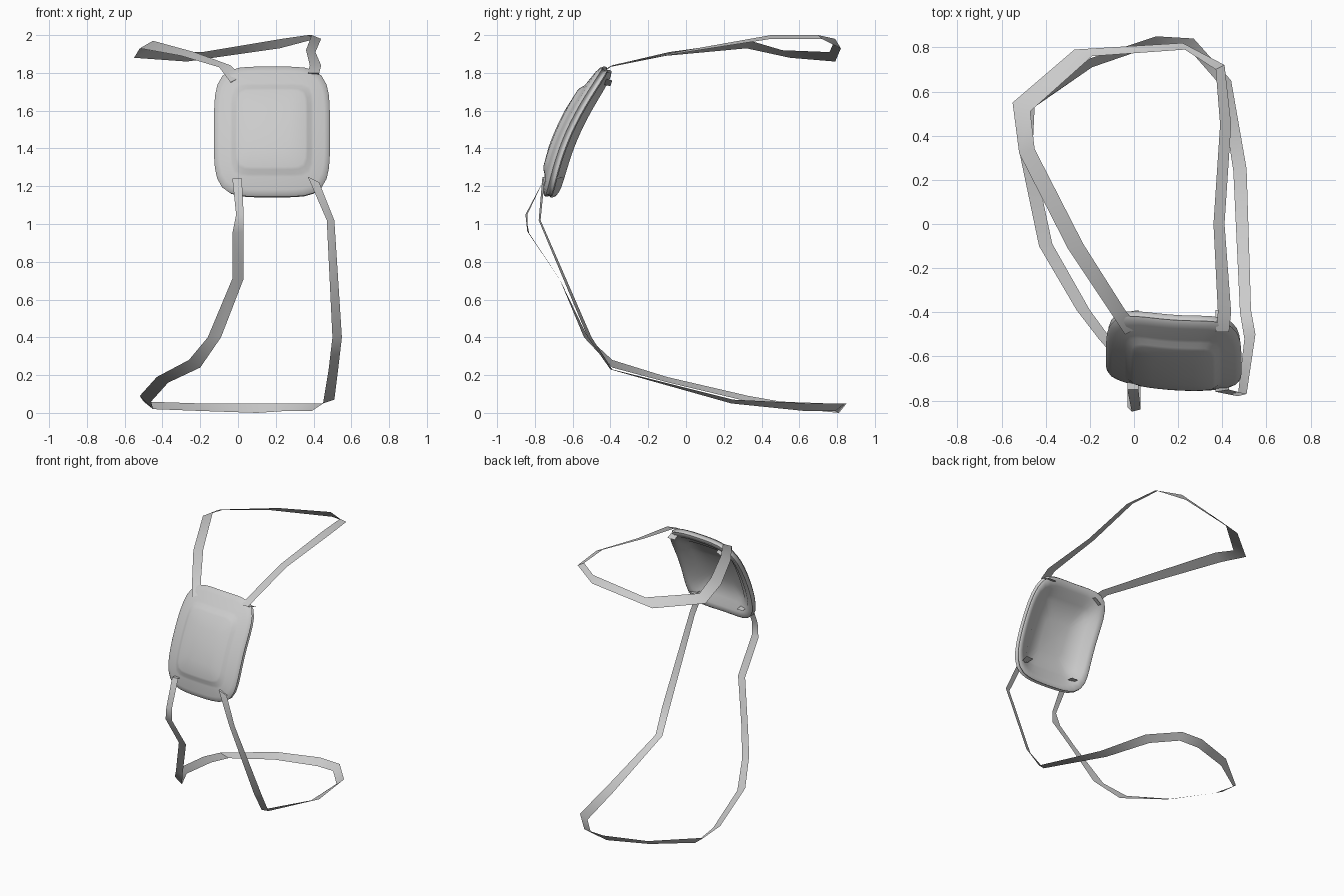
import bpy
import bmesh
import math
from mathutils import Vector

cube = bpy.data.objects.get("Cube")
if cube:
    bpy.data.objects.remove(cube)

grey = bpy.data.materials.new("light grey")
grey.use_nodes = True
colour = (0.6, 0.6, 0.6, 1)
grey.diffuse_color = colour
grey.node_tree.nodes["Principled BSDF"].inputs["Base Color"].default_value = colour


def finish(bm, name, angle, recalc=False):
    if recalc:
        bmesh.ops.recalc_face_normals(bm, faces=bm.faces)
    mesh = bpy.data.meshes.new(name)
    bm.to_mesh(mesh)
    bm.free()
    obj = bpy.data.objects.new(name, mesh)
    bpy.context.collection.objects.link(obj)
    mesh.materials.append(grey)
    bpy.ops.object.select_all(action="DESELECT")
    obj.select_set(True)
    bpy.context.view_layer.objects.active = obj
    bpy.ops.object.shade_smooth_by_angle(angle=math.radians(angle))
    return obj


# Curved sheet that the plate follows, leaning back towards the top
def sheet(u, v):
    y = -0.61 + 0.15 * v + 0.055 * v * v + 0.03 * u * u - 0.02 * u
    return Vector((0.182 + 0.3 * u, y, 1.475 + 0.335 * v))


def plate_point(u, v, depth):
    e = 0.01
    du = sheet(u + e, v) - sheet(u - e, v)
    dv = sheet(u, v + e) - sheet(u, v - e)
    return sheet(u, v) + du.cross(dv).normalized() * depth


# Rounded-square outline of radius one; a higher power gives squarer corners
def outline(a, power):
    c, s = math.cos(a), math.sin(a)
    r = (abs(c) ** power + abs(s) ** power) ** (-1 / power)
    return r * c, r * s


# Plate section from the front centre, over the grooved rim, to the back centre
def build_plate():
    section = [(0.3, 0.081), (0.57, 0.077), (0.61, 0.073), (0.67, 0.061),
               (0.71, 0.058), (0.9, 0.053), (0.97, 0.047), (1, 0.038),
               (0.975, 0.027), (0.975, 0.018), (1, 0.008), (0.97, 0),
               (0.87, 0.004), (0.82, 0.014), (0.68, 0.026), (0.61, 0.044),
               (0.3, 0.053)]
    count = 48
    bm = bmesh.new()
    rings = []
    for size, depth in section:
        ring = []
        power = 8 if size < 0.75 else 4.5
        for i in range(count):
            u, v = outline(2 * math.pi * i / count, power)
            ring.append(bm.verts.new(plate_point(u * size, v * size, depth)))
        rings.append(ring)
    for a, b in zip(rings, rings[1:]):
        for i in range(count):
            j = (i + 1) % count
            bm.faces.new((a[i], a[j], b[j], b[i]))
    for ring, depth in ((rings[0], 0.082), (rings[-1], 0.054)):
        mid = bm.verts.new(plate_point(0, 0, depth))
        for i in range(count):
            bm.faces.new((mid, ring[i], ring[(i + 1) % count]))
    finish(bm, "curved_plate", 50, True)


# Flat strap between two edges, given in hundredths
def build_strap(name, stations):
    bm = bmesh.new()
    pairs = [[bm.verts.new(Vector(p) / 100) for p in pair] for pair in stations]
    for (a, b), (c, d) in zip(pairs, pairs[1:]):
        bm.faces.new((a, b, d, c))
    finish(bm, name, 40)


build_plate()

# Each strap end passes through the plate
build_strap("upper_strap", [
    ((37, -39, 176), (43, -39, 176)),
    ((37, -49, 180), (43, -49, 180)),
    ((38, -40, 184), (44, -40, 184)),
    ((36, 0, 192), (41, 0, 191)),
    ((39, 45, 200), (44, 45, 198)),
    ((37, 70, 200), (41, 72, 198)),
    ((23, 79, 198), (22, 82, 193)),
    ((-19, 76, 191), (-27, 79, 186)),
    ((-47, 51, 192), (-55, 55, 188)),
    ((-45, 34, 197), (-52, 32, 193)),
    ((-23, -9, 191), (-30, -11, 189)),
    ((-4, -39, 184), (-10, -41, 183)),
    ((2, -47, 178), (-4, -50, 175)),
    ((2, -39, 176), (-4, -40, 173)),
])

build_strap("lower_strap", [
    ((-3, -64, 123), (2, -64, 123)),
    ((-3, -75, 124), (2, -75, 124)),
    ((-1, -85, 105), (3, -84, 105)),
    ((-3, -83, 95), (3, -84, 96)),
    ((-3, -67, 71), (3, -67, 71)),
    ((-16, -52, 40), (-9, -54, 40)),
    ((-26, -39, 28), (-20, -39, 24)),
    ((-43, -10, 19), (-37, -9, 16)),
    ((-52, 33, 9), (-46, 33, 6)),
    ((-50, 50, 6), (-45, 53, 2)),
    ((-20, 75, 5), (-19, 71, 1)),
    ((10, 85, 5), (10, 81, 0)),
    ((27, 84, 5), (25, 79, 1)),
    ((44, 65, 5), (39, 63, 1)),
    ((51, 25, 7), (45, 24, 5)),
    ((53, -39, 23), (48, -40, 23)),
    ((55, -50, 40), (50, -52, 40)),
    ((51, -77, 102), (47, -78, 102)),
    ((43, -75, 122), (37, -76, 125)),
    ((43, -64, 125), (37, -64, 125)),
])
